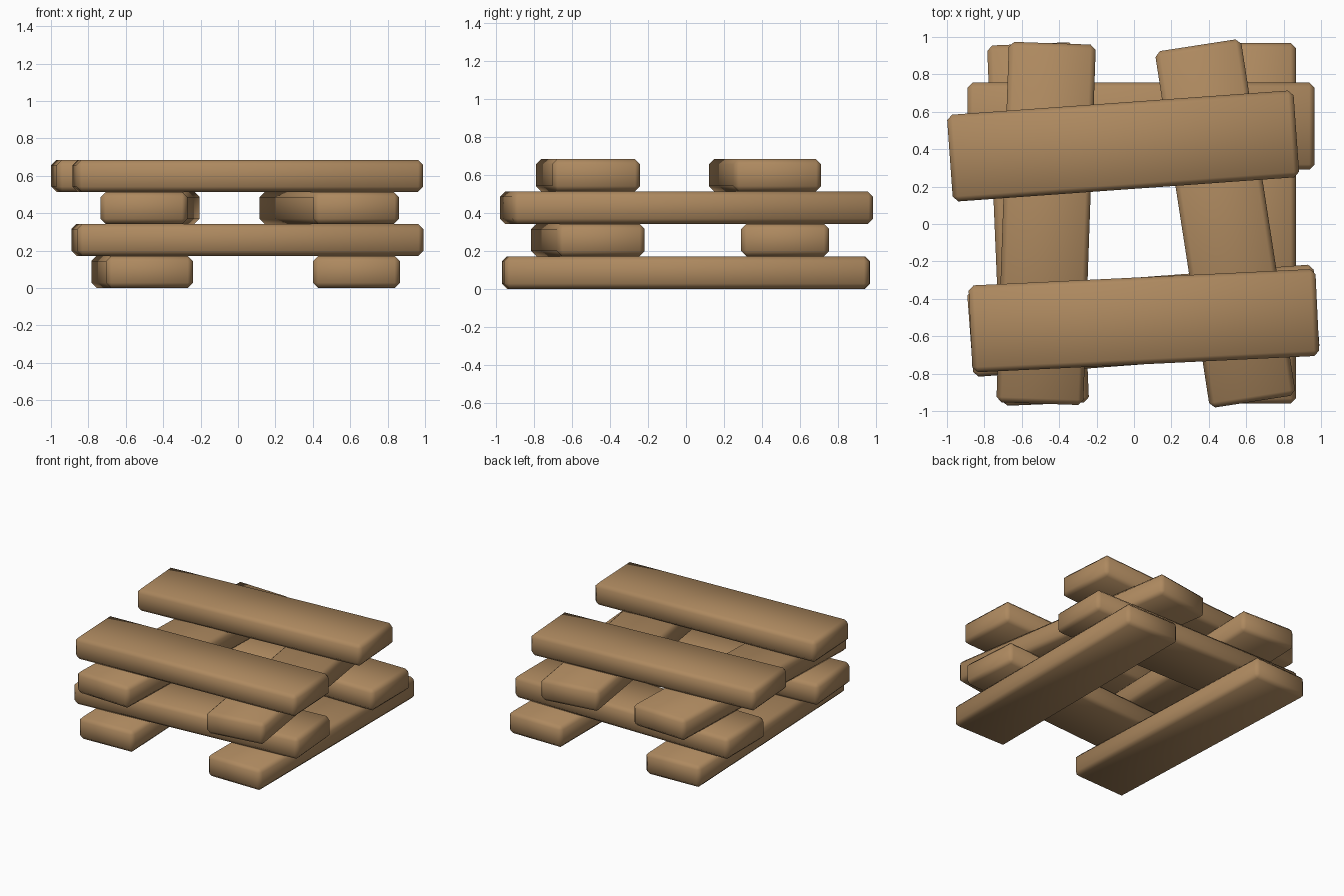
import bpy, math

if "Cube" in bpy.data.objects:
    bpy.data.objects.remove(bpy.data.objects["Cube"])

wood = bpy.data.materials.new("brown_wood")
wood.diffuse_color = (0.42, 0.25, 0.115, 1)
wood.use_nodes = True
wood.node_tree.nodes["Principled BSDF"].inputs["Base Color"].default_value = wood.diffuse_color

H = 0.685 / 4      # plank thickness
W = 0.465          # plank width
LONG_X, LONG_Y = 1.857, 1.928


def plank(name, layer, along_x, x, y, angle):
    """One plank with bevelled, softly shaded edges, turned a little about z."""
    bpy.ops.mesh.primitive_cube_add(size=1, location=(x, y, H * (layer + 0.5)))
    ob = bpy.context.object
    ob.name = name
    size = (LONG_X, W, H) if along_x else (W, LONG_Y, H)
    for v in ob.data.vertices:
        v.co = [c * s for c, s in zip(v.co, size)]
    ob.rotation_euler.z = math.radians(angle)
    bev = ob.modifiers.new("soft_edges", 'BEVEL')
    bev.width = 0.028
    bev.segments = 1
    bev.limit_method = 'NONE'
    bpy.ops.object.shade_smooth()
    ob.data.materials.append(wood)


# four crossed layers, two planks each: name, layer, along x, x, y, turn
for args in [
    ("bottom_plank_left", 0, False, -0.513, 0.0, 2.4),
    ("bottom_plank_right", 0, False, 0.633, 0.003, 0),
    ("second_plank_front", 1, True, 0.05, -0.517, 4.3),
    ("second_plank_back", 1, True, 0.037, 0.523, 0),
    ("third_plank_left", 2, False, -0.47, 0.003, -2.0),
    ("third_plank_right", 2, False, 0.488, 0.003, 8.8),
    ("top_plank_front", 3, True, 0.053, -0.517, 2.75),
    ("top_plank_back", 3, True, -0.058, 0.417, 4.1),
]:
    plank(*args)
